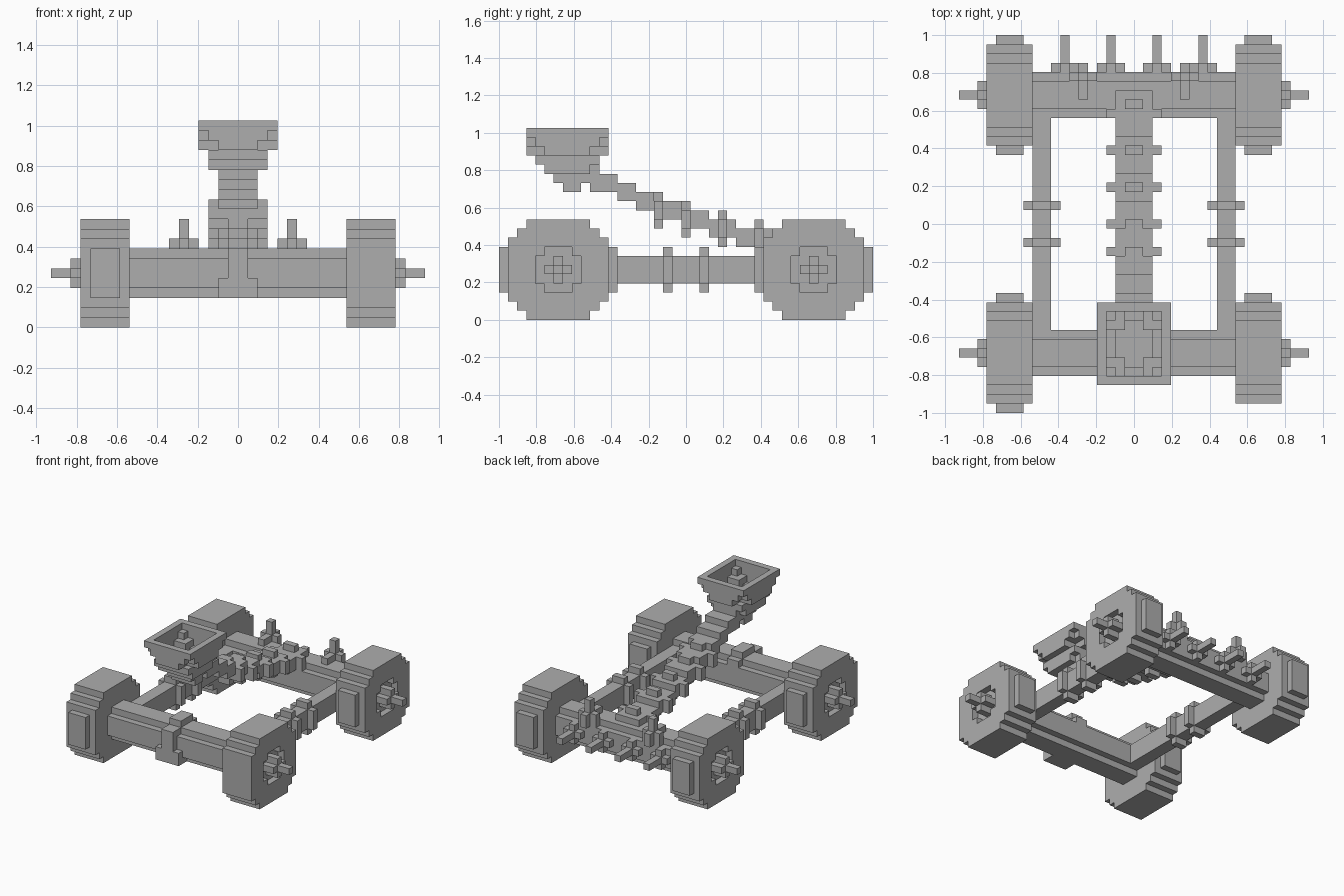
import bpy, bmesh

if "Cube" in bpy.data.objects:
    bpy.data.objects.remove(bpy.data.objects["Cube"])

V = 2 / 41          # size of one block
CY = 20.5           # y index of the centre (y runs 0..41, x -19..19, z 0..21)

grey = bpy.data.materials.new("stone grey")
grey.diffuse_color = (0.42, 0.42, 0.42, 1)
grey.use_nodes = True
grey.node_tree.nodes["Principled BSDF"].inputs["Base Color"].default_value = grey.diffuse_color


def box(x0, x1, y0, y1, z0, z1):
    return {(x, y, z) for x in range(x0, x1) for y in range(y0, y1) for z in range(z0, z1)}


def mirror(cells):
    return cells | {(-x - 1, y, z) for x, y, z in cells}


def flip_x(cells):
    return {(-x - 1, y, z) for x, y, z in cells}


DIRS = {(1, 0, 0): ((1, 0, 0), (1, 1, 0), (1, 1, 1), (1, 0, 1)),
        (-1, 0, 0): ((0, 0, 0), (0, 0, 1), (0, 1, 1), (0, 1, 0)),
        (0, 1, 0): ((0, 1, 0), (0, 1, 1), (1, 1, 1), (1, 1, 0)),
        (0, -1, 0): ((0, 0, 0), (1, 0, 0), (1, 0, 1), (0, 0, 1)),
        (0, 0, 1): ((0, 0, 1), (1, 0, 1), (1, 1, 1), (0, 1, 1)),
        (0, 0, -1): ((0, 0, 0), (0, 1, 0), (1, 1, 0), (1, 0, 0))}


def build(name, cells):
    """Skin a set of blocks with its outer faces only."""
    bm = bmesh.new()
    verts = {}

    def vert(p):
        if p not in verts:
            verts[p] = bm.verts.new((p[0] * V, (p[1] - CY) * V, p[2] * V))
        return verts[p]

    for c in sorted(cells):
        for d, quad in DIRS.items():
            if tuple(a + b for a, b in zip(c, d)) not in cells:
                bm.faces.new([vert(tuple(a + b for a, b in zip(c, q))) for q in quad])
    me = bpy.data.meshes.new(name)
    bm.to_mesh(me)
    bm.free()
    me.materials.append(grey)
    ob = bpy.data.objects.new(name, me)
    bpy.context.collection.objects.link(ob)
    return ob


# wheels: stepped disc, raised tread, recessed face, hub and axle tip
def wheel(j, front_tread=True):
    c = set()
    for z in range(11):
        inset = max(3 - z, z - 7, 1)
        c |= box(11, 16, j + inset, j + 13 - inset, z, z + 1)
    c |= box(12, 15, j if front_tread else j + 1, j + 13, 3, 8)
    c -= box(15, 16, j + 4, j + 9, 4, 7) | box(15, 16, j + 5, j + 8, 3, 8)
    c |= box(14, 17, j + 5, j + 8, 5, 6) | box(14, 17, j + 6, j + 7, 4, 7)
    c |= box(14, 19, j + 6, j + 7, 5, 6)
    return c


build("front_right_wheel", wheel(0, False))
build("front_left_wheel", flip_x(wheel(0)))
build("back_right_wheel", wheel(28))
build("back_left_wheel", flip_x(wheel(28)))


# axle beams with notched corners
def beam(j):
    return box(-11, 11, j, j + 5, 4, 7) | box(-11, 11, j + 1, j + 4, 3, 8)


build("front_beam", beam(4))
build("back_beam", beam(32))

# strap round the middle of the front beam
build("front_beam_strap", box(-1, 1, 4, 9, 5, 8) | box(-1, 1, 5, 8, 7, 9)
      | box(-1, 1, 3, 4, 5, 8) | box(-2, 2, 3, 5, 3, 5))

# side rails with two bands each
rail = box(9, 11, 9, 32, 4, 7)
for j in (18, 22):
    rail |= box(8, 12, j, j + 1, 4, 7) | box(9, 11, j, j + 1, 3, 8)
build("right_rail", rail)
build("left_rail", flip_x(rail))

# spikes along the back beam: four outward, two upward
spikes = set()
for x in (2, 7):
    spikes |= box(x - 1, x + 2, 37, 38, 5, 6) | box(x, x + 1, 37, 38, 4, 7)
    spikes |= box(x, x + 1, 36, 41, 5, 6)
build("back_spikes", mirror(spikes))
build("top_spikes", mirror(box(4, 7, 36, 37, 7, 9) | box(5, 6, 34, 38, 7, 9)
                           | box(5, 6, 36, 37, 8, 11)))

# throwing arm: descending steps two blocks thick
arm = set()
for j0, j1, top in ((10, 13, 16), (13, 15, 15), (15, 17, 14), (17, 20, 13),
                    (20, 23, 12), (23, 26, 11), (26, 30, 10), (30, 35, 9)):
    arm |= box(-2, 2, j0, j1, top - 2, top)
    arm |= box(-2, 2, j0 - 1, j0, top - 1, top)
build("throwing_arm", arm)

# bands round the arm
bands = set()
for j, low, high in ((17, 10, 14), (20, 9, 13), (24, 8, 12), (28, 7, 11)):
    bands |= box(-3, 3, j, j + 1, low + 1, high - 1) | box(-1, 1, j, j + 1, low, high)
bands |= box(-3, 3, 32, 33, 7, 9) | box(-1, 1, 33, 34, 8, 10)
build("arm_bands", bands)

# bucket: hollow hopper whose corners step in towards the bottom
bucket = set()
for z, cut in ((20, 0), (19, 1), (18, 2)):
    bucket |= box(-4, 4, 3 + cut, 12 - cut, z, z + 1) | box(-4 + cut, 4 - cut, 3, 12, z, z + 1)
    inner = cut
    bucket -= (box(-3, 3, 4 + inner, 11 - inner, z, z + 1)
               | box(-3 + inner, 3 - inner, 4, 11, z, z + 1))
bucket |= box(-3, 3, 5, 10, 16, 18) | box(-2, 2, 4, 11, 17, 18)
bucket |= box(-3, 3, 4, 11, 17, 18)
bucket -= box(-2, 2, 6, 9, 17, 18) | box(-1, 1, 5, 10, 17, 18)
bucket |= box(-2, 2, 6, 11, 15, 17) | box(-2, 2, 7, 9, 14, 15)
build("bucket", bucket)
